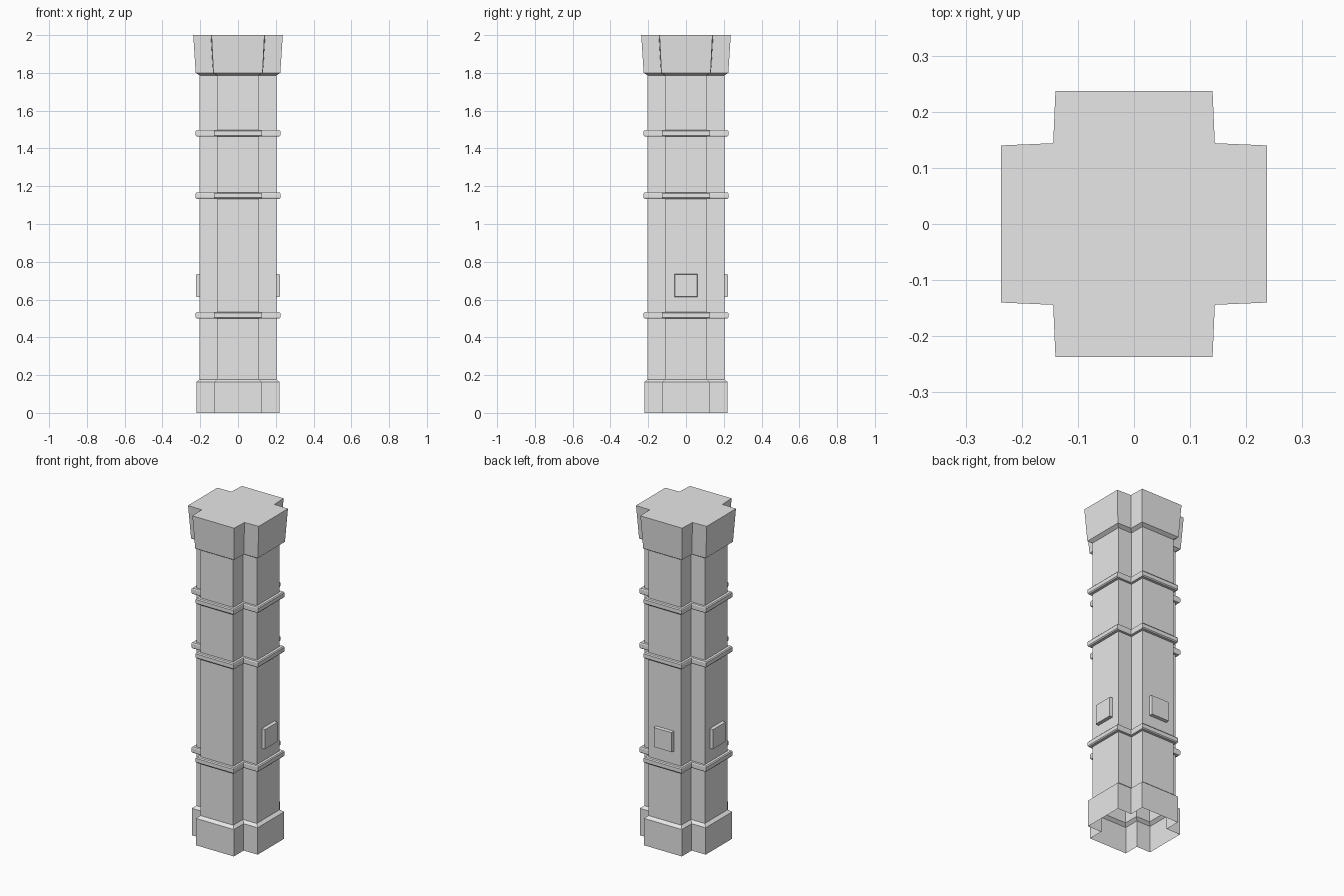
import bpy, bmesh
from mathutils import Matrix, Vector

old = bpy.data.objects.get("Cube")
if old:
    bpy.data.objects.remove(old)

stone = bpy.data.materials.new("grey stone")
stone.use_nodes = True
GREY = (0.8, 0.8, 0.8, 1)
stone.diffuse_color = GREY
stone.node_tree.nodes["Principled BSDF"].inputs["Base Color"].default_value = GREY


def finish(name, bm):
    bmesh.ops.recalc_face_normals(bm, faces=bm.faces)
    mesh = bpy.data.meshes.new(name)
    bm.to_mesh(mesh)
    bm.free()
    mesh.materials.append(stone)
    obj = bpy.data.objects.new(name, mesh)
    bpy.context.collection.objects.link(obj)
    return obj


def cross(reach, arm, inner):
    """Outline of a plus shape, one arm at a time."""
    points = []
    for turn in range(4):
        spin = Matrix.Rotation(turn * 1.5707963, 3, "Z")
        for x, y in ((reach, -arm), (reach, arm), (inner, inner)):
            points.append(spin @ Vector((x, y, 0)))
    return points


# Side profile: height, arm reach, arm half width, inner corner
SHAFT = (0.203, 0.11, 0.11)
BAND = (0.224, 0.127, 0.127)
BAND_EDGE = (0.219, 0.124, 0.124)
BASE = (0.221, 0.127, 0.127)
levels = [(0, BASE), (0.163, BASE), (0.178, SHAFT)]
for z in (0.5, 1.133, 1.463):
    levels += [(z, SHAFT), (z, BAND_EDGE), (z + 0.006, BAND),
               (z + 0.029, BAND), (z + 0.035, BAND_EDGE), (z + 0.035, SHAFT)]
levels += [(1.787, SHAFT), (1.8, (0.224, 0.13, 0.132)),
           (2.0, (0.237, 0.14, 0.144))]

# Column shell, open underneath
bm = bmesh.new()
rings = []
for z, shape in levels:
    rings.append([bm.verts.new(p + Vector((0, 0, z))) for p in cross(*shape)])
for low, high in zip(rings, rings[1:]):
    for i in range(len(low)):
        j = (i + 1) % len(low)
        bm.faces.new((low[i], low[j], high[j], high[i]))
bm.faces.new(rings[-1])
finish("column", bm)

# Raised square plates on the back and both sides
for name, turn in (("left_plate", 0), ("back_plate", 1), ("right_plate", 2)):
    bm = bmesh.new()
    bmesh.ops.create_cube(bm, size=1)
    bmesh.ops.scale(bm, vec=(0.03, 0.124, 0.124), verts=bm.verts)
    for v in bm.verts:
        if v.co.x > 0:
            v.co.y *= 0.95
            v.co.z *= 0.95
    bmesh.ops.translate(bm, vec=(0.208, 0, 0.674), verts=bm.verts)
    bmesh.ops.rotate(bm, matrix=Matrix.Rotation(turn * 1.5707963, 3, "Z"), verts=bm.verts)
    finish(name, bm)
